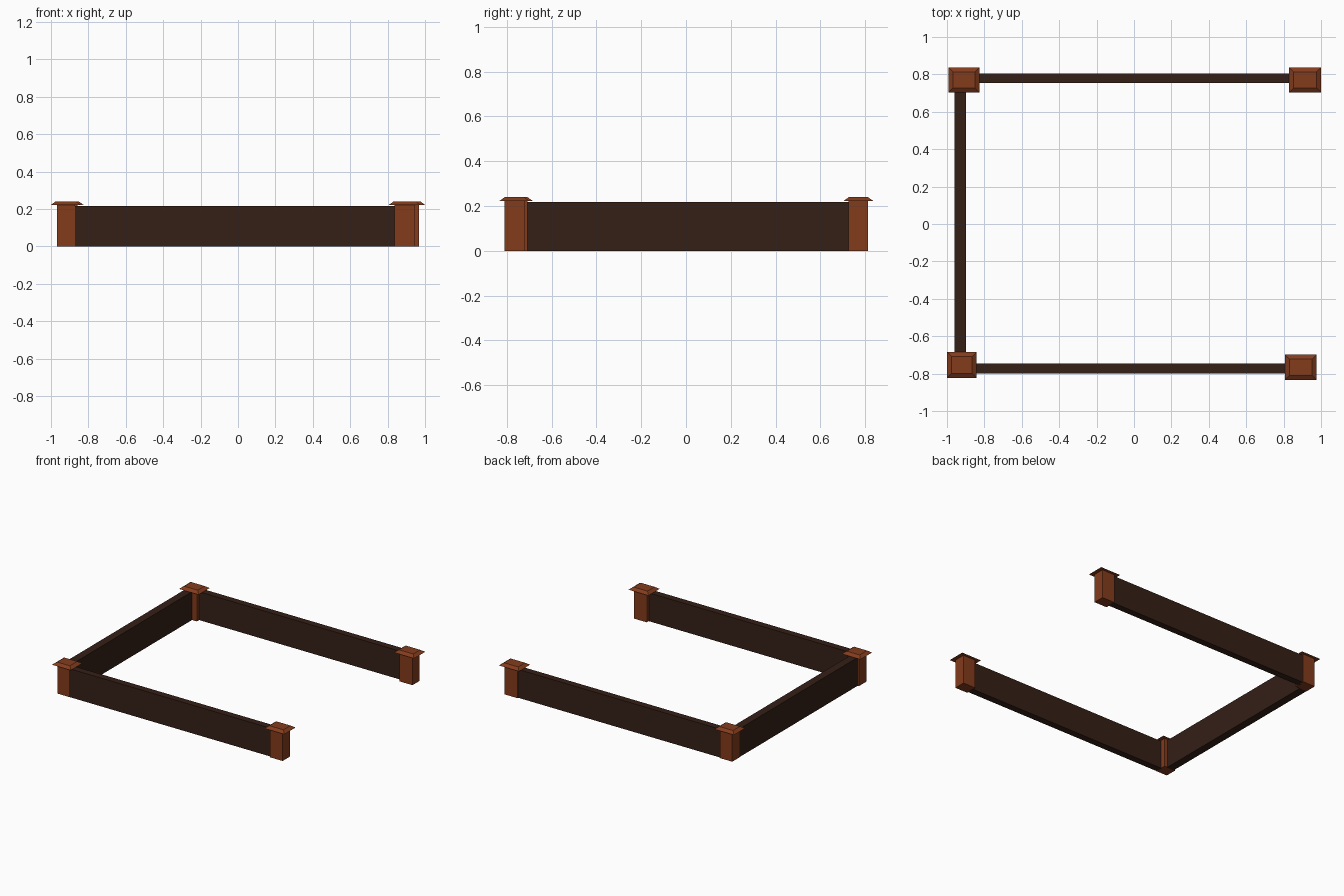
import bpy, bmesh

if "Cube" in bpy.data.objects:
    bpy.data.objects.remove(bpy.data.objects["Cube"])


def material(name, color):
    m = bpy.data.materials.new(name)
    m.diffuse_color = (*color, 1)
    m.use_nodes = True
    m.node_tree.nodes["Principled BSDF"].inputs["Base Color"].default_value = m.diffuse_color
    return m


RED_WOOD = material("red_wood", (0.23, 0.045, 0.012))
DARK_WOOD = material("dark_wood", (0.035, 0.014, 0.008))


def add_block(bm, x0, x1, y0, y1, z0, z1, inset=0.0):
    """Box whose top face is shrunk by inset."""
    vs = bmesh.ops.create_cube(bm, size=1)["verts"]
    for v in vs:
        top = v.co.z > 0
        i = inset if top else 0
        v.co = (x1 - i if v.co.x > 0 else x0 + i,
                y1 - i if v.co.y > 0 else y0 + i,
                z1 if top else z0)


def finish(bm, name, mat):
    me = bpy.data.meshes.new(name)
    bm.to_mesh(me)
    bm.free()
    me.materials.append(mat)
    ob = bpy.data.objects.new(name, me)
    bpy.context.collection.objects.link(ob)


CAP_Z, TOP_Z, BOARD_Z = 0.222, 0.24, 0.217

# corner posts with overhanging bevelled caps (cap extents, slightly irregular)
posts = {
    "front_left_post": (-1.0, -0.841, -0.823, -0.684),
    "front_right_post": (0.807, 0.976, -0.834, -0.698),
    "back_left_post": (-0.992, -0.826, 0.703, 0.837),
    "back_right_post": (0.829, 1.0, 0.703, 0.837),
}
OVER_X, OVER_Y = 0.031, 0.024
for name, (x0, x1, y0, y1) in posts.items():
    bm = bmesh.new()
    add_block(bm, x0 + OVER_X, x1 - OVER_X, y0 + OVER_Y, y1 - OVER_Y, 0, CAP_Z)
    finish(bm, name, RED_WOOD)
    bm = bmesh.new()
    add_block(bm, x0, x1, y0, y1, CAP_Z, TOP_Z, inset=0.025)
    finish(bm, name.replace("post", "cap"), RED_WOOD)

# side boards running between the posts
boards = {
    "front_board": (-0.88, 0.845, -0.798, -0.746),
    "back_board": (-0.87, 0.87, 0.754, 0.805),
    "left_board": (-0.959, -0.898, -0.715, 0.735),
}
for name, (x0, x1, y0, y1) in boards.items():
    bm = bmesh.new()
    add_block(bm, x0, x1, y0, y1, 0, BOARD_Z)
    finish(bm, name, DARK_WOOD)
